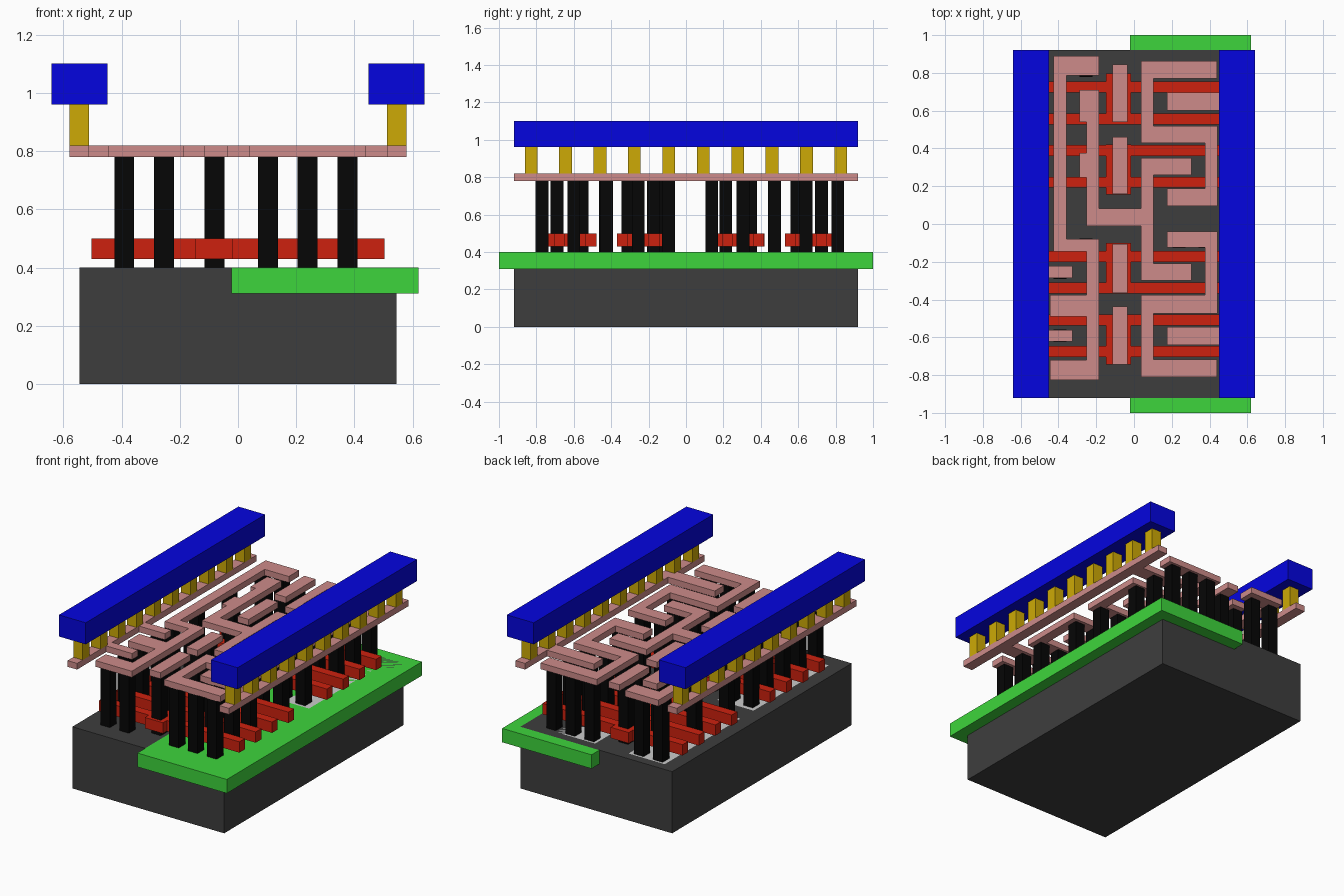
import bpy, bmesh

if "Cube" in bpy.data.objects:
    bpy.data.objects.remove(bpy.data.objects["Cube"])


def material(name, rgb):
    m = bpy.data.materials.new(name)
    m.diffuse_color = tuple((c / 255) ** 2.2 for c in rgb) + (1,)
    m.use_nodes = True
    m.node_tree.nodes["Principled BSDF"].inputs["Base Color"].default_value = m.diffuse_color
    return m


DARK = material("dark_grey", (64, 64, 64))
GREEN = material("green", (64, 212, 62))
RED = material("red", (204, 38, 22))
BLACK = material("black", (14, 14, 14))
PINK = material("pink", (204, 138, 136))
GOLD = material("gold", (204, 168, 14))
BLUE = material("blue", (13, 13, 222))


def finish(name, bm, mat):
    bmesh.ops.recalc_face_normals(bm, faces=bm.faces[:])
    me = bpy.data.meshes.new(name)
    bm.to_mesh(me)
    bm.free()
    ob = bpy.data.objects.new(name, me)
    bpy.context.collection.objects.link(ob)
    if mat:
        me.materials.append(mat)


def slab(name, rects, z0, z1, mat=None):
    """Union of rectangles (x0, x1, y0, y1), extruded from z0 to z1."""
    xs = sorted({v for r in rects for v in r[:2]})
    ys = sorted({v for r in rects for v in r[2:]})
    bm = bmesh.new()
    for xa, xb in zip(xs, xs[1:]):
        for ya, yb in zip(ys, ys[1:]):
            cx, cy = (xa + xb) / 2, (ya + yb) / 2
            if any(r[0] < cx < r[1] and r[2] < cy < r[3] for r in rects):
                bm.faces.new([bm.verts.new((x, y, z0)) for x, y in
                              ((xa, ya), (xb, ya), (xb, yb), (xa, yb))])
    bmesh.ops.remove_doubles(bm, verts=bm.verts[:], dist=1e-5)
    bmesh.ops.dissolve_limit(bm, angle_limit=0.01, verts=bm.verts[:], edges=bm.edges[:])
    ext = bmesh.ops.extrude_face_region(bm, geom=bm.faces[:], use_keep_orig=True)
    for v in ext["geom"]:
        if isinstance(v, bmesh.types.BMVert):
            v.co.z = z1
    finish(name, bm, mat)


def pillars(name, points, z0, z1, mat, h=0.034):
    """Square posts centred on the given (x, y) points."""
    slab(name, [(x - h, x + h, y - h, y + h) for x, y in points], z0, z1, mat)


# base block, well plate and active strips flush with the top
slab("substrate", [(-0.545, 0.545, -0.92, 0.92)], 0, 0.40, DARK)
slab("well", [(-0.022, 0.62, -1, 1)], 0.31, 0.40, GREEN)
for side, xa, xb in (("left", -0.45, -0.19), ("right", 0.05, 0.45)):
    for end, ya, yb in (("front", -0.82, -0.05), ("back", 0.085, 0.86)):
        slab(f"active_{side}_{end}", [(xa, xb, ya, yb)], 0.37, 0.40)

# red gates: two bars joined by a wide head
gates = [(0.725, 0.557, 0.53, 0.797), (0.389, 0.221, 0.155, 0.42),
         (-0.172, -0.340, -0.365, -0.10), (-0.508, -0.676, -0.745, -0.48)]
for i, (a, b, h0, h1) in enumerate(gates):
    slab(f"gate_{i + 1}",
         [(-0.503, 0.503, y - 0.029, y + 0.029) for y in (a, b)]
         + [(-0.147, -0.017, h0, h1)], 0.43, 0.50, RED)

# black contact posts
L1, L2, R1, R2, R3 = -0.391, -0.254, 0.103, 0.239, 0.376
left_rows = {0.812: (L1, L2), 0.641: (L2,), 0.473: (L1,), 0.305: (L2,), 0.137: (L1,),
             -0.112: (L1, L2), -0.256: (L1,), -0.43: (L1, L2), -0.592: (L1,),
             -0.77: (L1, L2)}
right_rows = {0.812: (R1, R2, R3), 0.641: (R2, R3), 0.473: (R1, R2, R3),
              0.305: (R1, R2), 0.137: (R2, R3), -0.094: (R2, R3), -0.256: (R1, R2),
              -0.424: (R1, R2, R3), -0.6: (R2, R3), -0.77: (R1, R2, R3)}
for name, rows in (("left_contacts", left_rows), ("right_contacts", right_rows)):
    pillars(name, [(x, y) for y, cols in rows.items() for x in cols], 0.40, 0.78, BLACK)
pillars("gate_contacts", [(-0.081, y) for y in
        (0.725, 0.593, 0.346, 0.212, -0.175, -0.311, -0.554, -0.69)], 0.40, 0.78, BLACK)

# pink wiring layer
wires = {
    "left_trace": [(-0.425, -0.358, -0.145, 0.89), (-0.425, -0.185, 0.785, 0.89),
                   (-0.425, -0.185, -0.145, -0.08), (-0.252, -0.185, -0.825, -0.08),
                   (-0.446, -0.185, -0.49, -0.375), (-0.446, -0.185, -0.825, -0.72)],
    "centre_trace": [(-0.288, -0.185, 0.54, 0.71), (-0.252, -0.185, -0.01, 0.71),
                     (-0.288, -0.185, 0.245, 0.375), (-0.252, 0.103, -0.01, 0.083),
                     (0.037, 0.103, -0.30, 0.35), (0.037, 0.305, 0.26, 0.35),
                     (0.037, 0.305, -0.30, -0.21)],
    "back_trace": [(0.037, 0.44, 0.77, 0.862), (0.037, 0.103, 0.43, 0.862),
                   (0.037, 0.44, 0.43, 0.52), (0.376, 0.443, 0.095, 0.52),
                   (0.175, 0.443, 0.095, 0.187)],
    "front_trace": [(0.037, 0.44, -0.81, -0.717), (0.037, 0.103, -0.81, -0.375),
                    (0.037, 0.44, -0.473, -0.375), (0.376, 0.443, -0.473, -0.04),
                    (0.175, 0.443, -0.125, -0.04)],
    "left_rail_trace": [(-0.579, -0.511, -0.92, 0.92), (-0.579, -0.325, -0.285, -0.222),
                        (-0.579, -0.325, -0.622, -0.562)],
    "right_rail_trace": [(0.511, 0.579, -0.92, 0.92), (0.175, 0.579, 0.60, 0.695),
                         (0.175, 0.579, -0.64, -0.545)],
}
for i, (ya, yb) in enumerate(((0.54, 0.845), (0.16, 0.46), (-0.365, -0.105), (-0.745, -0.437))):
    wires[f"gate_pad_{i + 1}"] = [(-0.115, -0.035, ya, yb)]
for name, rects in wires.items():
    slab(name, rects, 0.78, 0.82, PINK)

# gold posts and blue power rails on both sides
for side, x in (("left", -0.545), ("right", 0.545)):
    pillars(f"{side}_rail_posts", [(x, -0.828 + 0.184 * k) for k in range(10)], 0.82, 0.96, GOLD)
    slab(f"{side}_rail", [(x - 0.096, x + 0.096, -0.92, 0.92)], 0.96, 1.10, BLUE)
